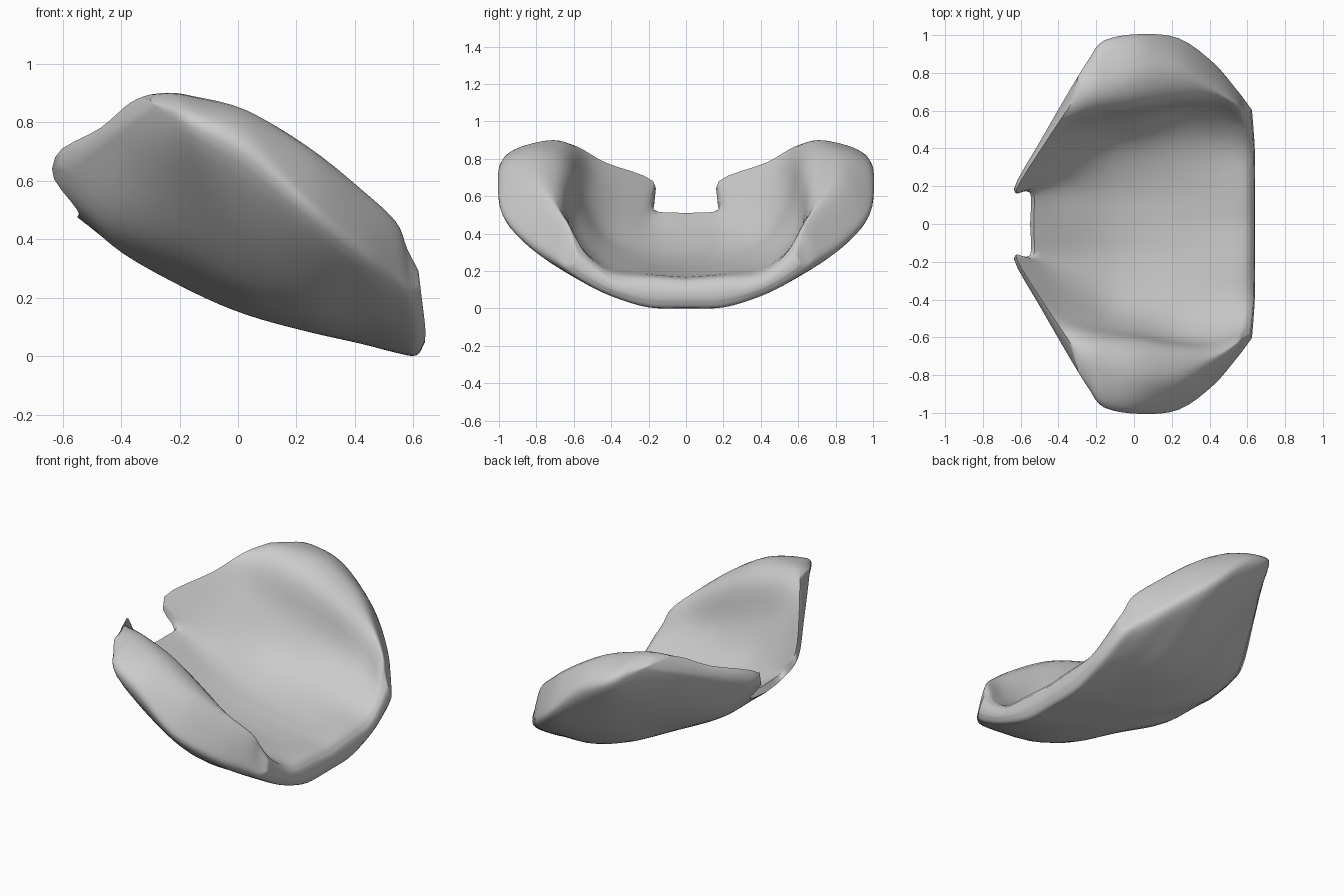
import bpy, bmesh, math
from mathutils import Vector

if "Cube" in bpy.data.objects:
    bpy.data.objects.remove(bpy.data.objects["Cube"])

STEPS = 4

def spline(points):
    """Catmull-Rom curve through the given points."""
    out = []
    last = len(points) - 1
    for i in range(last):
        b, c = points[i], points[i + 1]
        a = points[i - 1] if i else b * 2 - c
        d = points[i + 2] if i + 2 <= last else c * 2 - b
        for s in range(STEPS):
            t = s / STEPS
            out.append(0.5 * (2 * b + (c - a) * t + (2 * a - 5 * b + 4 * c - d) * t * t
                              + (3 * b - a - 3 * c + d) * t ** 3))
    out.append(points[last])
    return out

def section(x, bottom, floor, *side):
    """Half cross-section: underside, out around the padded wing, back along the floor."""
    yz = [(0, bottom), (0.2, bottom + 0.005), *side, (0.2, floor + 0.015), (0, floor)]
    return [Vector((x, y, z)) for y, z in yz]

# Thin rear edge with the notch in the middle
rear = [Vector(p) for p in (
    (-.55, 0, .475), (-.55, .165, .50), (-.636, .185, .64), (-.49, .45, .74),
    (-.31, .76, .85), (-.30, .765, .875), (-.295, .70, .895), (-.37, .58, .865),
    (-.47, .43, .78), (-.625, .175, .68), (-.535, .175, .53), (-.53, 0, .51))]

# Fuller section just in front of the rear edge
behind = [Vector(p) for p in (
    (-.39, 0, .355), (-.40, .19, .36), (-.43, .36, .455), (-.35, .60, .645),
    (-.25, .845, .80), (-.24, .85, .86), (-.235, .71, .90), (-.29, .585, .85),
    (-.34, .48, .69), (-.40, .31, .54), (-.37, .19, .42), (-.36, 0, .405))]

# Padded cross-sections towards the front
rows = [
    rear,
    behind,
    section(-.16, .225, .30, (.49, .335), (.75, .545), (.955, .75), (.935, .84),
            (.73, .89), (.605, .82), (.535, .60), (.41, .41)),
    section(.03, .142, .24, (.5, .21), (.78, .405), (.988, .64), (.975, .76),
            (.80, .84), (.635, .77), (.565, .52), (.43, .34)),
    section(.24, .083, .20, (.5, .135), (.75, .28), (.965, .47), (.955, .57),
            (.82, .71), (.665, .66), (.60, .43), (.44, .28)),
    section(.42, .043, .175, (.45, .105), (.65, .20), (.84, .335), (.83, .43),
            (.73, .565), (.665, .53), (.59, .37), (.43, .235)),
    section(.54, .012, .165, (.40, .07), (.56, .145), (.705, .25), (.70, .34),
            (.645, .455), (.61, .42), (.54, .30), (.40, .205)),
    section(.61, .003, .15, (.39, .065), (.53, .135), (.635, .21), (.64, .27),
            (.61, .365), (.58, .34), (.50, .255), (.38, .18)),
    section(.64, .05, .11, (.38, .10), (.50, .16), (.595, .225), (.60, .25),
            (.585, .29), (.56, .275), (.48, .21), (.37, .145)),
]
# The front lip leans back as it climbs the wings
for row in rows[-2:]:
    for p in row:
        p.x -= 0.12 * max(0, p.z - 0.1)

# Interpolate across each section, then along the length
rows = [spline(r) for r in rows]
columns = [spline(list(c)) for c in zip(*rows)]
n, m = len(columns), len(columns[0])

bm = bmesh.new()
grid = [[bm.verts.new(p) for p in col] for col in columns]
for j in range(n - 1):
    for i in range(m - 1):
        bm.faces.new((grid[j][i], grid[j + 1][i], grid[j + 1][i + 1], grid[j][i + 1]))
# Close rear and front edges
for i in (0, m - 1):
    for k in range(n // 2):
        loop = [grid[q][i] for q in (k, k + 1, n - 2 - k, n - 1 - k)]
        bm.faces.new(list(dict.fromkeys(loop)))
for v in bm.verts:
    v.co.z = max(v.co.z, 0)
for j in (0, n - 1):
    for v in grid[j]:
        v.co.y = 0
bmesh.ops.recalc_face_normals(bm, faces=bm.faces)

mesh = bpy.data.meshes.new("padded_shell")
bm.to_mesh(mesh)
bm.free()
shell = bpy.data.objects.new("padded_shell", mesh)
bpy.context.collection.objects.link(shell)

# The underside must face down
if mesh.polygons[(m - 1) // 2].normal.z > 0:
    mesh.flip_normals()

# Mirror to the other side
mirror = shell.modifiers.new("mirror", 'MIRROR')
mirror.use_axis = (False, True, False)
mirror.merge_threshold = 0.001

bpy.context.view_layer.objects.active = shell
shell.select_set(True)
bpy.ops.object.shade_smooth_by_angle(angle=math.radians(60))
